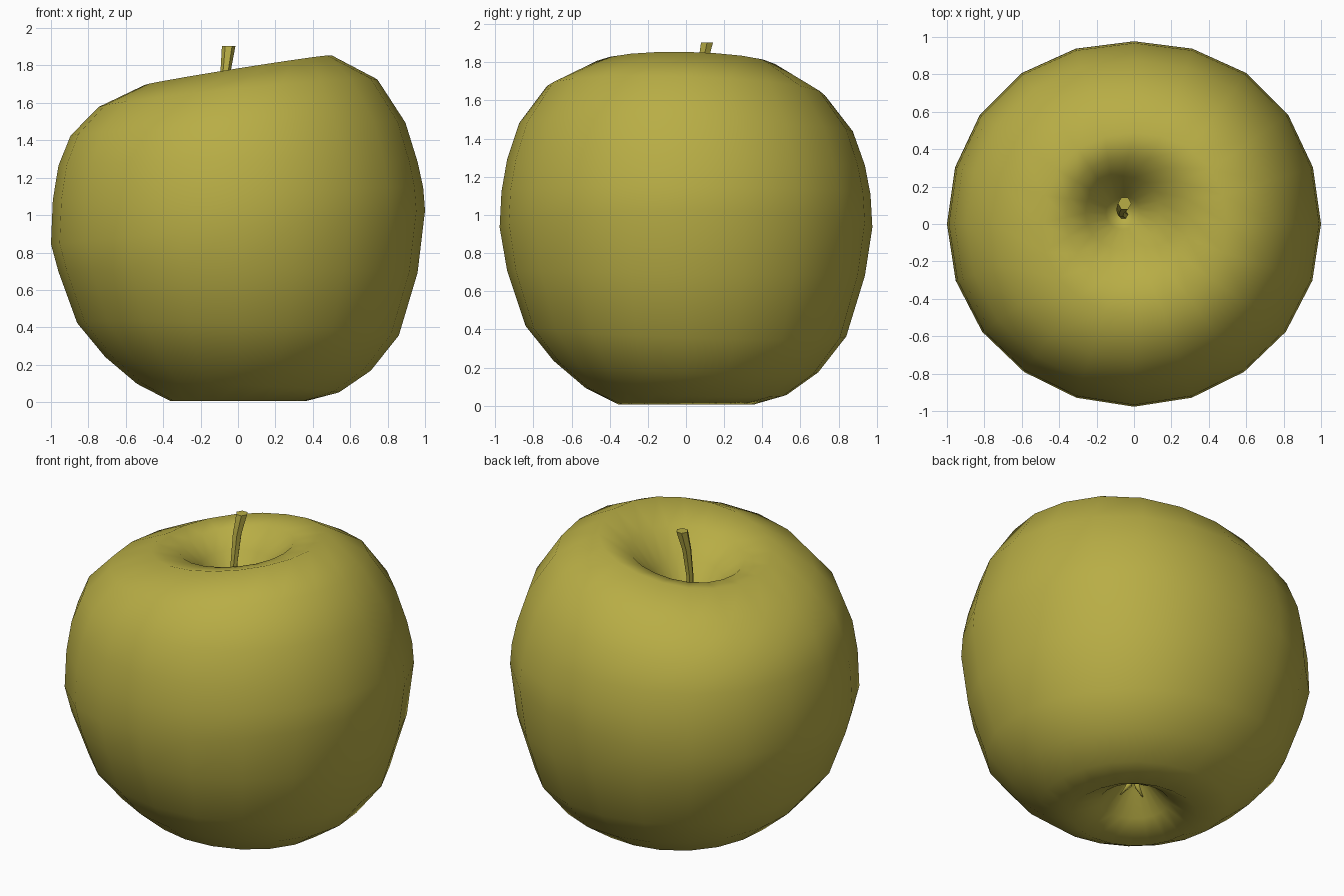
import bpy, bmesh, math

if "Cube" in bpy.data.objects:
    bpy.data.objects.remove(bpy.data.objects["Cube"])

skin = bpy.data.materials.new("olive_yellow")
skin.diffuse_color = (0.48, 0.42, 0.06, 1)
skin.use_nodes = True
skin.node_tree.nodes["Principled BSDF"].inputs["Base Color"].default_value = skin.diffuse_color


def make_object(name, bm):
    bmesh.ops.recalc_face_normals(bm, faces=bm.faces[:])
    mesh = bpy.data.meshes.new(name)
    bm.to_mesh(mesh)
    bm.free()
    mesh.materials.append(skin)
    obj = bpy.data.objects.new(name, mesh)
    bpy.context.collection.objects.link(obj)
    for p in mesh.polygons:
        p.use_smooth = True
    return obj


def skin_rings(bm, rings):
    # bridge equal-sized vertex rings and close both ends
    n = len(rings[0])
    vs = [[bm.verts.new(c) for c in r] for r in rings]
    for a, b in zip(vs, vs[1:]):
        for i in range(n):
            j = (i + 1) % n
            bm.faces.new((a[i], a[j], b[j], b[i]))
    bm.faces.new(vs[0])
    bm.faces.new(vs[-1])


# fruit body: lathed profile, tilted shoulders, off-centre top hollow
profile = [(.03, .27), (.08, .24), (.20, .11), (.36, .02), (.54, .09), (.71, .22),
           (.86, .405), (.96, .71), (1.0, .95), (.99, 1.13), (.96, 1.29), (.895, 1.475),
           (.745, 1.667), (.50, 1.79), (.33, 1.74), (.20, 1.62), (.09, 1.46), (.03, 1.39)]
SEG = 20
rings = []
for k, (r, z) in enumerate(profile):
    shift = max(0, min(1, (.5 - r) / .3)) if k > 12 else 0
    t = (z - .95) / .85
    outer = max(0, min(1, (r - .4) / .2))
    ring = []
    for i in range(SEG):
        a = 2 * math.pi * i / SEG
        # slightly boxier plan, fuller on the back half
        bulge = 1 + (.012 + .014 * math.sin(a)) * math.sin(2 * a) ** 2
        x, y = r * bulge * math.cos(a), .977 * r * bulge * math.sin(a)
        if t > 0:
            tilt = t ** 3 * .165 * x - t * .04 * y * outer
        else:
            tilt = (.06 * x + .05 * y) * t * outer
        tilt += .09 * x * max(0, 1 - 3 * abs(t))
        ring.append((x - .06 * shift, y + .06 * shift, z + tilt))
    rings.append(ring)
bm = bmesh.new()
skin_rings(bm, rings)
bottom = min(v.co.z for v in bm.verts)
make_object("fruit_body", bm).location.z = -bottom + .005


def tube(bm, path, sides):
    rings = []
    for x, y, z, r in path:
        rings.append([(x + r * math.cos(2 * math.pi * i / sides),
                       y + r * math.sin(2 * math.pi * i / sides), z) for i in range(sides)])
    skin_rings(bm, rings)


# stem
bm = bmesh.new()
tube(bm, [(-.055, .05, 1.36, .024), (-.07, .06, 1.6, .022),
          (-.065, .085, 1.78, .028), (-.05, .11, 1.903, .036)], 6)
stem = make_object("stem", bm)
bpy.context.view_layer.objects.active = stem
stem.select_set(True)
bpy.ops.object.shade_smooth_by_angle(angle=math.radians(50))

# dried sepals in the bottom hollow
bm = bmesh.new()
for i in range(4):
    a = 2 * math.pi * i / 4 + .3
    c, s = math.cos(a), math.sin(a)
    tube(bm, [(.015 * c, .015 * s, .29, .018), (.035 * c, .035 * s, .21, .02),
              (.09 * c, .09 * s, .17, .005)], 4)
make_object("sepals", bm)
